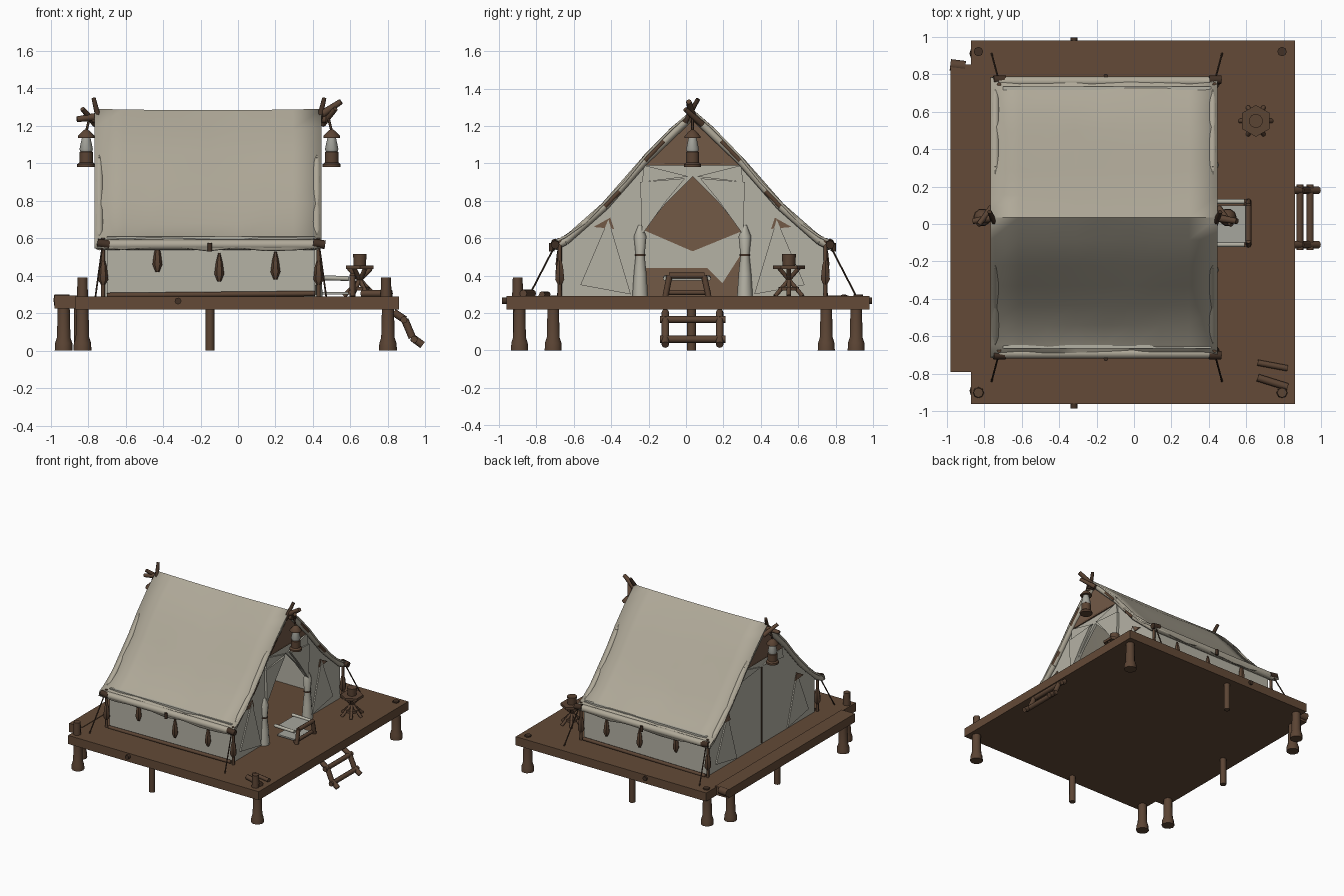
import bpy, bmesh, math, random
from mathutils import Vector

random.seed(4)
if "Cube" in bpy.data.objects:
    bpy.data.objects.remove(bpy.data.objects["Cube"])


def material(name, rgb):
    m = bpy.data.materials.new(name)
    m.use_nodes = True
    m.diffuse_color = (*rgb, 1)
    bsdf = m.node_tree.nodes["Principled BSDF"]
    bsdf.inputs["Base Color"].default_value = (*rgb, 1)
    bsdf.inputs["Roughness"].default_value = 0.9
    return m


CANVAS = material("roof canvas", (0.43, 0.395, 0.315))
WALL = material("wall canvas", (0.46, 0.445, 0.375))
WOOD = material("deck wood", (0.125, 0.068, 0.038))
POLE = material("pole wood", (0.105, 0.058, 0.034))
DARK = material("dark wood", (0.055, 0.031, 0.019))
LINING = material("brown lining", (0.17, 0.10, 0.062))
GLASS = material("lantern glass", (0.38, 0.38, 0.34))
made = []
MID = 0.035  # y of the ridge


def finish(bm, name, mat):
    bmesh.ops.recalc_face_normals(bm, faces=bm.faces)
    mesh = bpy.data.meshes.new(name)
    bm.to_mesh(mesh)
    bm.free()
    ob = bpy.data.objects.new(name, mesh)
    mesh.materials.append(mat)
    bpy.context.collection.objects.link(ob)
    made.append(ob)
    return ob


def box(name, mat, lo, hi):
    bm = bmesh.new()
    bmesh.ops.create_cube(bm, size=1)
    lo, hi = Vector(lo), Vector(hi)
    for v in bm.verts:
        v.co = (lo + hi) / 2 + v.co * (hi - lo)
    return finish(bm, name, mat)


def rod(name, mat, a, b, r, r2=None, sides=8):
    """Tapered rod from a to b."""
    a, b = Vector(a), Vector(b)
    bm = bmesh.new()
    bmesh.ops.create_cone(bm, cap_ends=True, segments=sides, radius1=r,
                          radius2=r if r2 is None else r2, depth=(b - a).length)
    turn = (b - a).to_track_quat("Z", "Y")
    for v in bm.verts:
        v.co = turn @ v.co + (a + b) / 2
    return finish(bm, name, mat)


def path(name, mat, points, r):
    """Round tube along a few points."""
    for i in range(len(points) - 1):
        rod(f"{name}_{i + 1}", mat, points[i], points[i + 1], r)


def lathe(name, mat, at, profile, sides=10):
    bm = bmesh.new()
    rings = [[bm.verts.new((at[0] + r * math.cos(k * math.tau / sides),
                            at[1] + r * math.sin(k * math.tau / sides), at[2] + z))
              for k in range(sides)] for r, z in profile]
    for p, q in zip(rings, rings[1:]):
        for k in range(sides):
            n = (k + 1) % sides
            bm.faces.new((p[k], p[n], q[n], q[k]))
    bm.faces.new(rings[0])
    bm.faces.new(rings[-1])
    return finish(bm, name, mat)


def panel(name, mat, x, outline, depth=0.02):
    """Upright sheet facing x; outline is (offset from ridge line, z)."""
    bm = bmesh.new()
    face = bm.faces.new([bm.verts.new((x, MID + d, z)) for d, z in outline])
    ext = bmesh.ops.extrude_face_region(bm, geom=[face])
    for v in ext["geom"]:
        if isinstance(v, bmesh.types.BMVert):
            v.co.x += depth
    bmesh.ops.triangulate(bm, faces=[f for f in bm.faces if len(f.verts) > 4])
    return finish(bm, name, mat)


# Deck, side step and cross beam
box("deck", WOOD, (-0.87, -0.96, 0.22), (0.86, 0.98, 0.29))
box("side_step", WOOD, (-0.98, -0.79, 0.225), (-0.86, 0.85, 0.295))
rod("side_step_end", POLE, (-0.98, 0.85, 0.27), (-0.9, 0.84, 0.27), 0.03)
rod("cross_beam", DARK, (-0.32, -0.985, 0.265), (-0.32, 0.995, 0.265), 0.018)

# Posts with swollen feet
FOOT = [(0.048, 0), (0.046, 0.04), (0.036, 0.07), (0.032, 0.23)]
for x, y in [(-0.83, -0.89), (-0.83, 0.91), (0.8, -0.89), (0.8, 0.91),
             (-0.93, -0.71), (-0.93, 0.75)]:
    lathe("post", POLE, (x, y, 0), FOOT)
for x, y in [(-0.15, -0.9), (-0.15, 0.91), (-0.85, 0.03)]:
    rod("middle_post", POLE, (x, y, 0), (x, y, 0.23), 0.024)
for x in (-0.83, 0.79):
    rod("post_top", POLE, (x, -0.9, 0.28), (x, -0.9, 0.39), 0.03, 0.026)
    rod("peg", DARK, (x, 0.92, 0.28), (x, 0.92, 0.3), 0.025)

# Roof cloth with soft folds
SLOPE = [(0, 1.29), (0.12, 1.185), (0.255, 1.045), (0.365, 0.91), (0.47, 0.8),
         (0.575, 0.69), (0.68, 0.615), (0.74, 0.585), (0.75, 0.55)]
section = [(-d, z) for d, z in SLOPE[:0:-1]] + SLOPE
COLS = 9
bm = bmesh.new()
grid = []
for i in range(COLS):
    t = i / (COLS - 1)
    sag = 0.007 * math.sin(math.pi * t)
    row = []
    for d, z in section:
        wave = random.uniform(-0.011, 0.009) if d and 0 < i < COLS - 1 else 0
        row.append(bm.verts.new((-0.765 + 1.21 * t, MID + d, z - sag + wave)))
    grid.append(row)
for p, q in zip(grid, grid[1:]):
    for j in range(len(section) - 1):
        bm.faces.new((p[j], q[j], q[j + 1], p[j + 1]))
roof = finish(bm, "roof_cloth", CANVAS)
solid = roof.modifiers.new("cloth thickness", "SOLIDIFY")
solid.thickness = 0.012

# Rolled hems, low side walls, ties and hanging tabs
for s in (-1, 1):
    for x in (-0.74, 0.42):
        hem = [(x, MID + s * d, z - 0.03) for d, z in SLOPE[:-1]]
        path("slope_hem", CANVAS, hem[::2] + [hem[-1]], 0.022)
    eave = MID + s * 0.725
    rod("eave_roll", CANVAS, (-0.72, eave, 0.565), (0.42, eave, 0.565), 0.028)
    wall = MID + s * 0.69
    box("side_wall", WALL, (-0.7, wall - 0.01, 0.29), (0.41, wall + 0.01, 0.61))
    rod("wall_foot_rail", POLE, (-0.7, wall + s * 0.02, 0.295),
        (0.41, wall + s * 0.02, 0.305), 0.014)
    rod("eave_tie", DARK, (-0.15, eave + s * 0.03, 0.53), (-0.15, eave + s * 0.03, 0.575), 0.012)
    for x, low in ((-0.43, 0.42), (-0.1, 0.37), (0.2, 0.38)):
        lathe("hanging_tab", POLE, (x, wall + s * 0.02, low),
              [(0.01, 0), (0.026, 0.04), (0.018, 0.1), (0.006, 0.15)], 6)
    # Corner poles, knots and guy ropes
    for x, out in ((-0.72, -1), (0.43, 1)):
        rod("corner_pole", POLE, (x, wall + s * 0.02, 0.29), (x, wall + s * 0.02, 0.6), 0.011)
        lathe("corner_bundle", POLE, (x, wall + s * 0.02, 0.35),
              [(0.01, 0), (0.028, 0.03), (0.02, 0.1), (0.008, 0.14)], 6)
        rod("corner_knot", DARK, (x - 0.03, eave + s * 0.01, 0.575),
            (x + 0.035, eave + s * 0.01, 0.565), 0.023)
        rod("guy_rope", DARK, (x, eave, 0.58), (x + out * 0.04, eave + s * 0.15, 0.29), 0.005, sides=5)

# Gable ends: open front, closed rear, brown tops
UNDER = [(0.69, 0.29), (0.69, 0.58), (0.575, 0.66), (0.47, 0.77), (0.365, 0.88), (0.27, 0.99)]
OPENING = [(0, 0.99), (0, 0.93), (0.14, 0.79), (0.27, 0.63), (0.26, 0.29)]
for s in (-1, 1):
    panel("front_gable", WALL, 0.39, [(s * d, z) for d, z in UNDER + OPENING])
    # Gathered door curtain and folded flap
    lathe("door_curtain", WALL, (0.41, MID + s * 0.28, 0.29),
          [(0.042, 0), (0.034, 0.12), (0.024, 0.22), (0.034, 0.32), (0.01, 0.38)], 8)
    panel("folded_flap", WALL, 0.41,
          [(s * 0.27, 0.62), (s * 0.28, 0.9), (s * 0.04, 0.92), (s * 0.14, 0.8)], 0.02)
    rod("curtain_tie", DARK, (0.41, MID + s * 0.28, 0.505), (0.41, MID + s * 0.28, 0.515), 0.028)
rear = UNDER + [(-d, z) for d, z in reversed(UNDER)]
panel("rear_gable", WALL, -0.71, rear)
panel("rear_lining", LINING, -0.69, rear, 0.008)
panel("rear_light_patch", WALL, -0.682,
      [(-0.3, 0.44), (-0.3, 0.66), (0, 0.53), (0.27, 0.64), (0.25, 0.5), (0.16, 0.36), (0.08, 0.44)], 0.006)
rod("rear_seam", DARK, (-0.712, MID, 0.3), (-0.712, MID, 0.92), 0.006)
for x, out in ((-0.72, -1), (0.41, 1)):
    panel("gable_top", LINING, x - 0.01, [(-0.25, 0.99), (0.25, 0.99), (0, 1.235)])
    rod("gable_bar", POLE, (x, MID - 0.15, 1.0), (x, MID + 0.15, 1.0), 0.011)
    for s in (-1, 1):
        panel("top_fold", WALL, x, [(s * 0.02, 0.93), (s * 0.26, 0.99), (s * 0.27, 0.9)], 0.012)
        panel("wall_fold", WALL, x, [(s * 0.33, 0.3), (s * 0.45, 0.7), (s * 0.6, 0.35)], 0.01)
        panel("brown_patch", LINING, x + out * 0.002 - 0.003,
              [(s * 0.42, 0.65), (s * 0.53, 0.66), (s * 0.44, 0.71)], 0.008)
        # Bare pole showing where the hem curls back
        for a, b in ((1, 2), (3, 4)):
            ends = [(x + out * 0.022, MID + s * SLOPE[k][0], SLOPE[k][1] - 0.03) for k in (a, b)]
            rod("bare_slope_pole", POLE, Vector(ends[0]).lerp(Vector(ends[1]), 0.25), ends[1], 0.014)

# Branching ridge poles and hanging lanterns
rod("ridge_pole", POLE, (-0.78, MID, 1.235), (0.47, MID, 1.235), 0.02)
for s, x in ((-1, -0.76), (1, 0.45)):
    rod("ridge_branch", POLE, (x - s * 0.02, MID, 1.25), (x + s * 0.1, MID - 0.02,
        1.235 if s < 0 else 1.33), 0.022, 0.015)
    rod("ridge_tip", DARK, (x - s * 0.02, MID - 0.04, 1.22), (x + s * 0.01, MID + 0.03, 1.345), 0.017, 0.012)
    rod("ridge_fork", POLE, (x, MID + 0.05, 1.21), (x + s * 0.07, MID - 0.04, 1.29), 0.019, 0.013)
    lx = x + s * 0.05
    at = (lx, MID, 0.98)
    lathe("lantern_base", POLE, at, [(0.048, 0), (0.048, 0.015), (0.036, 0.025), (0.036, 0.08), (0.024, 0.09)])
    lathe("lantern_glass", GLASS, at, [(0.03, 0.08), (0.036, 0.095), (0.022, 0.16)])
    lathe("lantern_cap", POLE, at, [(0.045, 0.155), (0.045, 0.165), (0.022, 0.19), (0.008, 0.2)])
    rod("lantern_hook", DARK, (lx, MID, 1.17), (lx - s * 0.02, MID, 1.25), 0.007)

# Low cot seat in the doorway
box("cot_cloth", GLASS, (0.43, -0.1, 0.375), (0.6, 0.1, 0.39))
box("cot_lower_cloth", GLASS, (0.42, -0.09, 0.3), (0.6, 0.1, 0.312))
for y in (-0.11, 0.12):
    rod("cot_rail", WALL, (0.41, y, 0.39), (0.59, y, 0.385), 0.013)
    rod("cot_leg", POLE, (0.61, y, 0.29), (0.61, y * 0.8, 0.4), 0.016)
rod("cot_end_bar", POLE, (0.61, -0.09, 0.4), (0.61, 0.1, 0.4), 0.016)
rod("cot_lower_bar", POLE, (0.6, -0.12, 0.31), (0.6, 0.13, 0.31), 0.014)

# Camp stool with a mug
sx, sy = 0.65, 0.55
rod("stool_seat", POLE, (sx, sy, 0.435), (sx, sy, 0.455), 0.085, sides=6)
rod("mug", POLE, (sx, sy, 0.455), (sx, sy, 0.515), 0.034, 0.038, 10)
for k in range(6):
    c, s = math.cos(k * math.pi / 3), math.sin(k * math.pi / 3)
    rod("stool_leg", POLE, (sx - c * 0.06, sy - s * 0.06, 0.44), (sx + c * 0.085, sy + s * 0.085, 0.29), 0.012)
rod("stool_hub", POLE, (sx, sy, 0.32), (sx, sy, 0.34), 0.055)

# Entrance ladder
RAIL = [(0.83, 0.205), (0.89, 0.165), (0.93, 0.07), (0.985, 0.03)]
for y in (-0.11, 0.18):
    path("ladder_rail", POLE, [(x, y, z) for x, z in RAIL], 0.02)
for x, z in ((0.885, 0.165), (0.94, 0.06)):
    rod("ladder_rung", POLE, (x, -0.14, z), (x, 0.21, z), 0.019)

# Small logs left on the deck
rod("deck_log", POLE, (0.66, -0.74, 0.3), (0.82, -0.77, 0.3), 0.016)
rod("deck_log", POLE, (0.66, -0.82, 0.305), (0.82, -0.87, 0.305), 0.02)

bpy.ops.object.select_all(action="DESELECT")
for ob in made:
    ob.select_set(True)
bpy.context.view_layer.objects.active = made[0]
bpy.ops.object.shade_smooth_by_angle(angle=math.radians(46))
